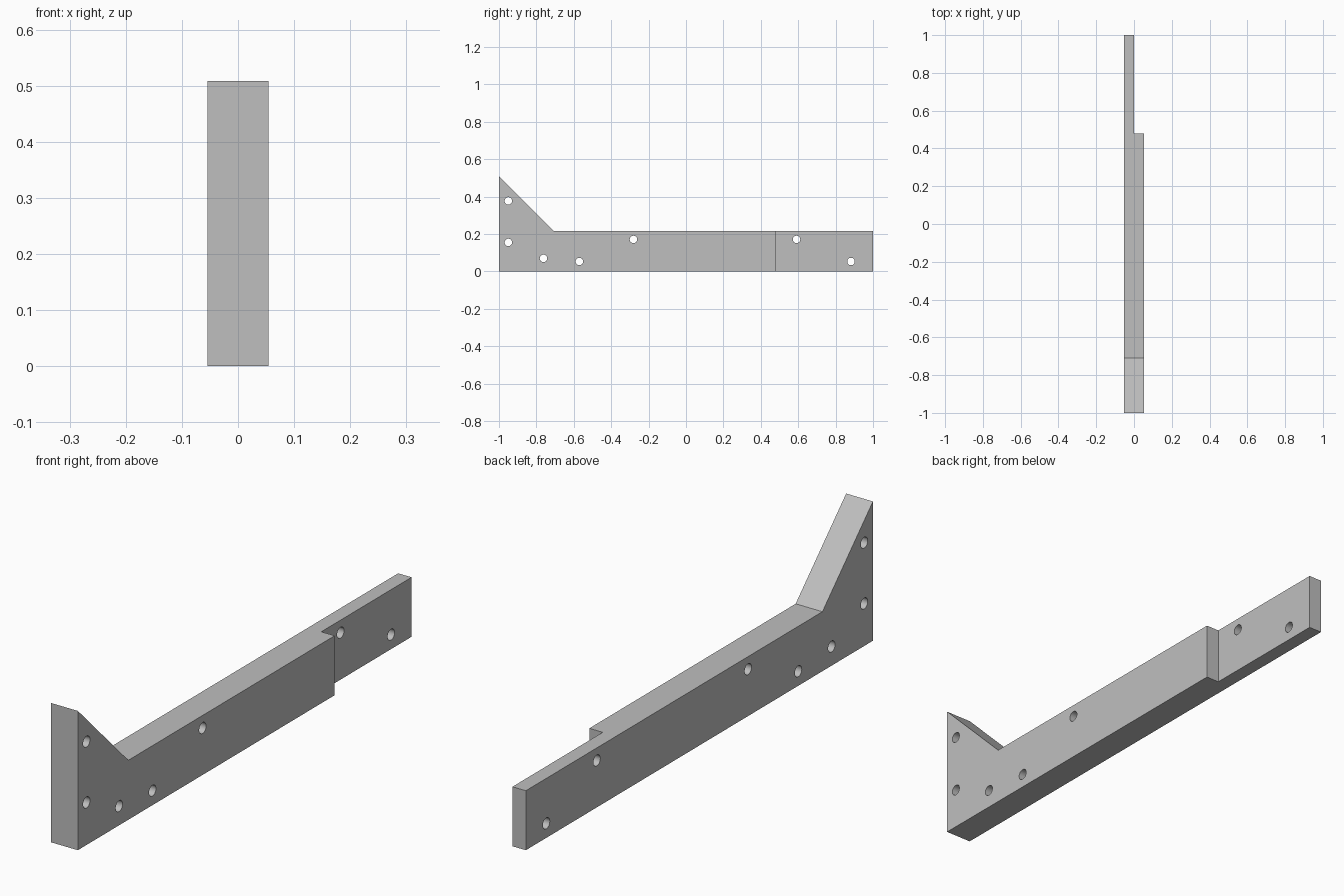
import bpy
import bmesh
import math

cube = bpy.data.objects.get("Cube")
if cube:
    bpy.data.objects.remove(cube, do_unlink=True)

HALF = 0.054        # half the board thickness
ARM = 0.217         # height of the long arm
TOP = 0.508         # height of the gusset tip
STEP = 0.48         # where the half-lap begins
HOLE_RADIUS = 0.02

grey = bpy.data.materials.new("plain grey")
grey.use_nodes = True
colour = (0.52, 0.52, 0.52, 1)
grey.diffuse_color = colour
grey.node_tree.nodes["Principled BSDF"].inputs["Base Color"].default_value = colour


def cut(target, cutter):
    """Subtract the cutter from the target, then discard the cutter."""
    cutter.hide_render = True
    mod = target.modifiers.new("cut", "BOOLEAN")
    mod.operation = "DIFFERENCE"
    mod.solver = "EXACT"
    mod.object = cutter
    bpy.ops.object.select_all(action="DESELECT")
    target.select_set(True)
    bpy.context.view_layer.objects.active = target
    bpy.ops.object.modifier_apply(modifier=mod.name)
    bpy.data.objects.remove(cutter, do_unlink=True)


# Side profile with the triangular gusset, extruded through the thickness
profile = [(-1, 0), (1, 0), (1, ARM), (-1 + TOP - ARM, ARM), (-1, TOP)]
bm = bmesh.new()
face = bm.faces.new([bm.verts.new((-HALF, y, z)) for y, z in profile])
extruded = bmesh.ops.extrude_face_region(bm, geom=[face])["geom"]
verts = [v for v in extruded if isinstance(v, bmesh.types.BMVert)]
bmesh.ops.translate(bm, verts=verts, vec=(2 * HALF, 0, 0))
bmesh.ops.recalc_face_normals(bm, faces=bm.faces)
mesh = bpy.data.meshes.new("bracket_arm")
bm.to_mesh(mesh)
bm.free()
mesh.materials.append(grey)
bracket = bpy.data.objects.new("bracket_arm", mesh)
bpy.context.collection.objects.link(bracket)

# Half-lap at the back end, open towards +x
bpy.ops.mesh.primitive_cube_add(size=1, location=(0.5, STEP + 0.5, 0))
lap = bpy.context.object
lap.name = "half_lap_cutter"
bpy.context.view_layer.update()
cut(bracket, lap)

# Screw holes straight through the thickness
holes = [(-0.95, 0.377), (-0.95, 0.155), (-0.762, 0.07), (-0.57, 0.053),
         (-0.281, 0.171), (0.591, 0.171), (0.882, 0.053)]
for y, z in holes:
    bpy.ops.mesh.primitive_cylinder_add(
        vertices=32, radius=HOLE_RADIUS, depth=0.3,
        location=(0, y, z), rotation=(0, math.pi / 2, 0))
    drill = bpy.context.object
    drill.name = "hole_cutter"
    bpy.context.view_layer.update()
    cut(bracket, drill)

# Round hole walls, crisp board edges
for slot in bracket.material_slots:
    slot.material = grey
bpy.ops.object.select_all(action="DESELECT")
bracket.select_set(True)
bpy.context.view_layer.objects.active = bracket
bpy.ops.object.shade_smooth_by_angle(angle=math.radians(30))
